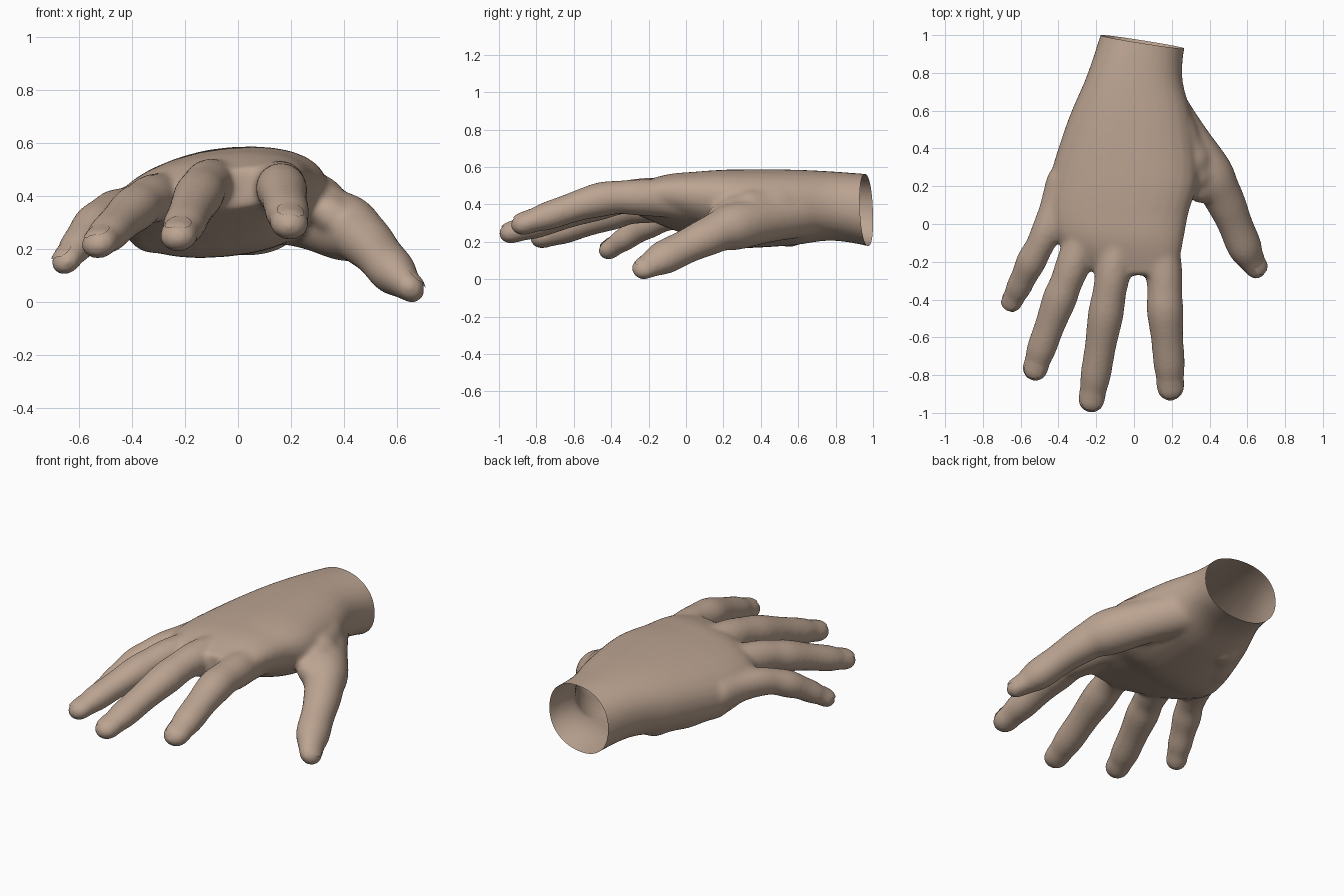
import bpy, bmesh, math
from mathutils import Vector

if "Cube" in bpy.data.objects:
    bpy.data.objects.remove(bpy.data.objects["Cube"])

skin = bpy.data.materials.new("skin")
skin.diffuse_color = (0.50, 0.37, 0.285, 1)
skin.use_nodes = True
skin.node_tree.nodes["Principled BSDF"].inputs["Base Color"].default_value = skin.diffuse_color
SIDES = 28
STEPS = 8
# Relative width and height-to-width ratio at the five stations of every digit
FINGER_TAPER = (1.12, 1.0, 1.0, 0.86, 0.76)
THUMB_TAPER = (1.15, 1.3, 1.07, 0.97, 0.68)
FLATNESS = (1.1, 1.0, 0.95, 0.91, 0.82)


def catmull(rows):
    """Resample rows of numbers along a smooth curve."""
    pts = [Vector(r) for r in rows]
    pts = [2 * pts[0] - pts[1]] + pts + [2 * pts[-1] - pts[-2]]
    out = []
    for a, b, c, d in zip(pts, pts[1:], pts[2:], pts[3:]):
        for i in range(STEPS):
            t = i / STEPS
            out.append(0.5 * (2 * b + (c - a) * t + (2 * a - 5 * b + 4 * c - d) * t * t
                              + (3 * b - a - 3 * c + d) * t ** 3))
    return out + [pts[-2]]


def skin_rings(bm, rings):
    """Close a stack of rings into a solid."""
    loops = [[bm.verts.new(p) for p in ring] for ring in rings]
    for a, b in zip(loops, loops[1:]):
        for i in range(SIDES):
            j = (i + 1) % SIDES
            bm.faces.new((a[i], a[j], b[j], b[i]))
    bm.faces.new(loops[0][::-1])
    bm.faces.new(loops[-1])


def frame(tangent, roll):
    side = tangent.cross(Vector((math.sin(roll), 0, math.cos(roll)))).normalized()
    return side, side.cross(tangent)


def digit(bm, points, radius, roll, taper):
    """Round-ended tapered tube with swollen joints; returns the tip's frame."""
    rows = [(*p, radius * w, radius * w * f) for p, w, f in zip(points, taper, FLATNESS)]
    pts = catmull(rows)
    rings = []
    for i, p in enumerate(pts):
        a, b = pts[max(i - 1, 0)], pts[min(i + 1, len(pts) - 1)]
        t = (Vector(b[:3]) - Vector(a[:3])).normalized()
        swell = 1 + 0.03 * math.cos(2 * math.pi * i / STEPS)
        rings.append((Vector(p[:3]), t, p[3] * swell, p[4] * swell))
    tip = c, t, rx, rz = rings[-1]
    root, rt, wx, wz = rings[0]
    for k in range(1, 7):
        ang = k * math.radians(14)
        sa, ca = math.sin(ang), math.cos(ang)
        rings.append((c + t * rx * sa, t, rx * ca, rz * ca))
        rings.insert(0, (root - rt * wx * sa, rt, wx * ca, wz * ca))
    loops = []
    for c, t, rx, rz in rings:
        s, u = frame(t, roll)
        loops.append([c + s * rx * math.cos(2 * math.pi * i / SIDES)
                      + u * rz * math.sin(2 * math.pi * i / SIDES) for i in range(SIDES)])
    skin_rings(bm, loops)
    return tip


def palm(bm, rows):
    """Slanted oval sections: y, left, right, top, bottom."""
    loops = []
    for y, xl, xr, zt, zb in catmull(rows):
        slope = 0.14 * min(max((0.9 - y) / 0.8, 0), 1)
        ring = []
        for i in range(SIDES):
            a = 2 * math.pi * i / SIDES
            ca, sa = math.cos(a), math.sin(a)
            px = math.copysign(abs(ca) ** 0.9, ca) * (xr - xl) / 2
            pz = math.copysign(abs(sa) ** 0.9, sa) * (zt - zb) / 2
            ring.append(((xl + xr) / 2 + px, y, (zt + zb) / 2 + pz + slope * px))
        loops.append(ring)
    skin_rings(bm, loops)


bm = bmesh.new()
palm(bm, [(1.12, -.14, .3, .55, .145), (.8, -.245, .255, .575, .205),
          (.55, -.35, .31, .585, .18), (.25, -.445, .34, .58, .175),
          (.06, -.465, .29, .565, .23), (-.1, -.4, .26, .55, .285),
          (-.27, -.2, .225, .505, .355)])

# Heel of the palm below the little finger
digit(bm, [(-.17, .55, .3), (-.26, .38, .285), (-.32, .2, .285),
           (-.34, .12, .29), (-.35, .06, .3)], .103, 0, FINGER_TAPER)

# Web of flesh joining the thumb to the back of the hand
digit(bm, [(.12, .68, .41), (.22, .48, .395), (.3, .33, .365),
           (.34, .25, .345), (.36, .2, .325)], .118, .6, FINGER_TAPER)

# Digits run from inside the palm through the joints to the tip
tips = {}
tips["index"] = .1, digit(bm, [(.12, .1, .415), (.158, -.25, .437), (.165, -.46, .425),
                               (.186, -.74, .338), (.193, -.865, .297)], .095, .1, FINGER_TAPER)
tips["middle"] = 0, digit(bm, [(-.045, .1, .43), (-.11, -.25, .445), (-.15, -.48, .4),
                               (-.203, -.8, .292), (-.225, -.93, .25)], .092, 0, FINGER_TAPER)
tips["ring"] = -.2, digit(bm, [(-.21, .12, .4), (-.325, -.22, .39), (-.395, -.4, .348),
                               (-.49, -.66, .258), (-.523, -.765, .222)], .089, -.2, FINGER_TAPER)
tips["little"] = -.35, digit(bm, [(-.375, .22, .345), (-.465, -.04, .345), (-.545, -.2, .293),
                                  (-.61, -.335, .21), (-.648, -.41, .157)], .078, -.35, FINGER_TAPER)
tips["thumb"] = .75, digit(bm, [(.14, .66, .35), (.395, .27, .285), (.488, .11, .225),
                                (.585, -.12, .115), (.645, -.225, .058)], .096, .75, THUMB_TAPER)

bmesh.ops.recalc_face_normals(bm, faces=bm.faces)
mesh = bpy.data.meshes.new("hand")
bm.to_mesh(mesh)
bm.free()
hand = bpy.data.objects.new("hand", mesh)
bpy.context.collection.objects.link(hand)

# Fuse and soften the flesh
fuse = hand.modifiers.new("fuse", 'REMESH')
fuse.mode = 'VOXEL'
fuse.voxel_size = 0.012
soft = hand.modifiers.new("soften", 'SMOOTH')
soft.factor = 0.5
soft.iterations = 20
fused = bpy.data.meshes.new_from_object(hand.evaluated_get(bpy.context.evaluated_depsgraph_get()))
hand.modifiers.clear()
hand.data = fused

# Cut the wrist open along a slanted plane
bm = bmesh.new()
bm.from_mesh(fused)
bmesh.ops.bisect_plane(bm, geom=bm.verts[:] + bm.edges[:] + bm.faces[:], plane_co=(-.18, 1, .36),
                       plane_no=(.155, .99, .04), clear_outer=True)
for f in bm.faces:
    f.smooth = True
bm.to_mesh(fused)
bm.free()
fused.materials.clear()
fused.materials.append(skin)

# Nails: thin curved shells hugging each tip
for name, (roll, (c, t, rx, rz)) in tips.items():
    s, u = frame(t, roll)
    bm = bmesh.new()
    grid = []
    for i in range(9):
        v = -1 + i / 4
        d = v * .65 - .05
        fit = math.sqrt(1 - d * d) if d > 0 else 1 - .06 * d
        row = []
        for j in range(9):
            ang = 0.75 * (-1 + j / 4) * (1 - 0.45 * abs(v) ** 4)
            row.append(bm.verts.new(c + t * d * rx + s * rx * fit * math.sin(ang)
                                    + u * (rz * fit * math.cos(ang) + .001)))
        grid.append(row)
    for i in range(8):
        for j in range(8):
            f = bm.faces.new((grid[i][j], grid[i][j + 1], grid[i + 1][j + 1], grid[i + 1][j]))
            f.smooth = True
    bmesh.ops.recalc_face_normals(bm, faces=bm.faces)
    if sum((f.normal for f in bm.faces), Vector()).dot(u) < 0:
        bmesh.ops.reverse_faces(bm, faces=bm.faces)
    nail = bpy.data.meshes.new(name + "_nail")
    bm.to_mesh(nail)
    bm.free()
    nail.materials.append(skin)
    bpy.context.collection.objects.link(bpy.data.objects.new(name + "_nail", nail))
